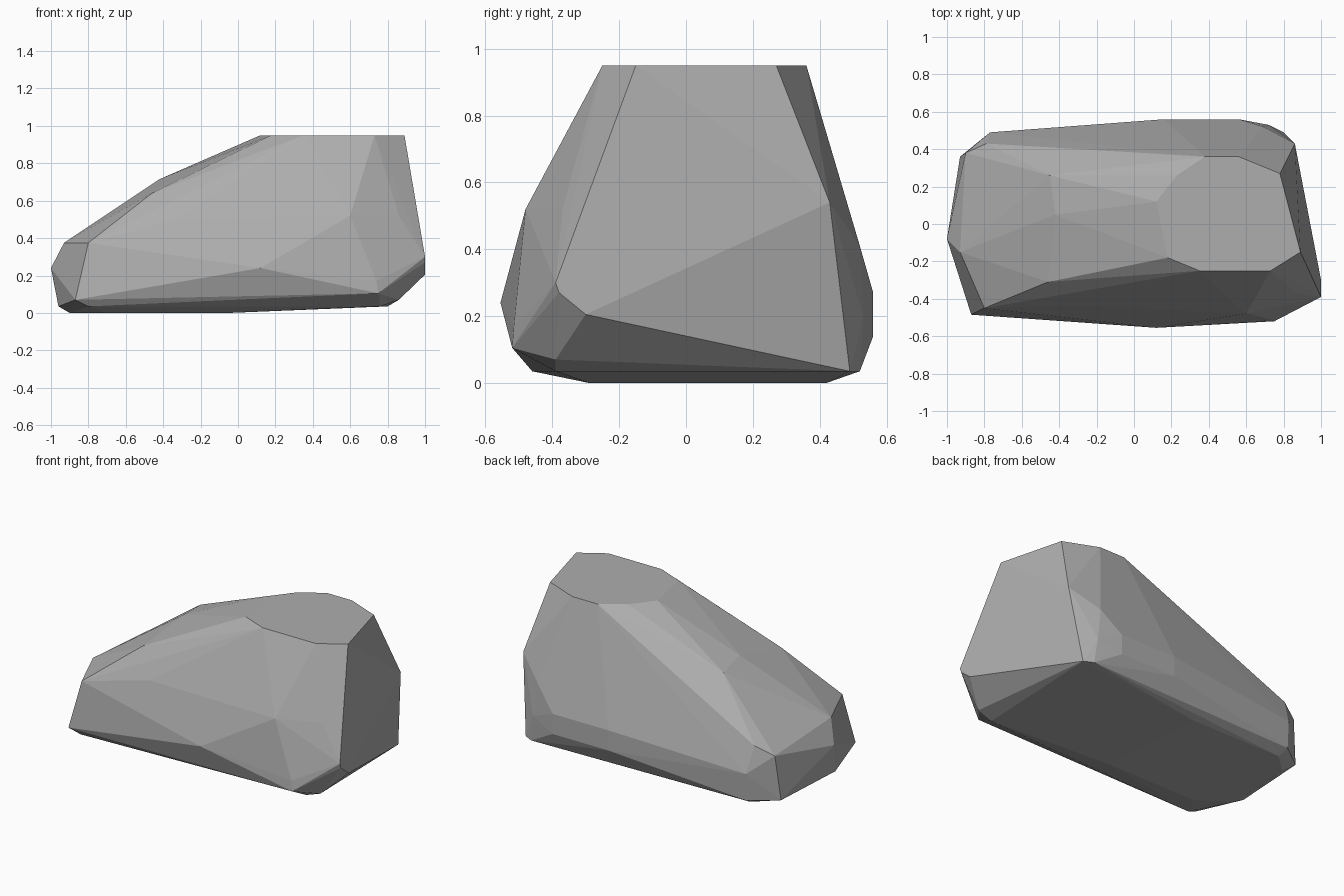
import bpy
import bmesh
import math

cube = bpy.data.objects.get("Cube")
if cube:
    bpy.data.objects.remove(cube, do_unlink=True)


def make_material(name, colour):
    material = bpy.data.materials.new(name)
    material.use_nodes = True
    material.diffuse_color = colour
    material.node_tree.nodes["Principled BSDF"].inputs["Base Color"].default_value = colour
    return material


def make_boulder(name, corner_groups, material):
    """Wrap a convex faceted stone around its corner points."""
    bm = bmesh.new()
    for group in corner_groups:
        for corner in group:
            bm.verts.new(corner)
    hull = bmesh.ops.convex_hull(bm, input=bm.verts)
    unused = set(hull["geom_interior"]) | set(hull["geom_unused"])
    loose = [item for item in unused if isinstance(item, bmesh.types.BMVert)]
    bmesh.ops.delete(bm, geom=loose, context="VERTS")
    # merge nearly coplanar triangles into broad facets
    bmesh.ops.dissolve_limit(bm, angle_limit=math.radians(1), verts=bm.verts, edges=bm.edges)
    bmesh.ops.recalc_face_normals(bm, faces=bm.faces)
    mesh = bpy.data.meshes.new(name)
    bm.to_mesh(mesh)
    bm.free()
    mesh.materials.append(material)
    boulder = bpy.data.objects.new(name, mesh)
    bpy.context.collection.objects.link(boulder)
    return boulder


def level(z, outline):
    """Lift a flat outline to one height."""
    return [(x, y, z) for x, y in outline]


# Flat top
top_plateau = level(0.95, [
    (0.23, 0.26), (0.38, 0.36), (0.56, 0.36), (0.78, 0.27), (0.89, -0.15),
    (0.73, -0.25), (0.35, -0.25), (0.18, -0.18), (0.12, 0.12)])

# Sloping shoulder and its low end
shoulder = [(-0.42, 0.05, 0.715), (-0.45, 0.26, 0.69), (-0.46, -0.31, 0.64)]
low_end = level(0.375, [(-0.93, -0.15), (-0.8, -0.45), (-0.79, 0.43)])
low_end += [(-1, -0.08, 0.24), (-0.9, 0.38, 0.32), (-0.87, -0.485, 0.07)]

# Bulging front
front_face = [
    (-0.33, -0.435, 0.5), (0.6, -0.48, 0.52), (0.86, -0.37, 0.52),
    (0.12, -0.555, 0.24), (0.74, -0.515, 0.17), (0.75, -0.52, 0.105)]

# Steep tall end
tall_end = [
    (0.86, 0.43, 0.54), (1, -0.39, 0.3), (1, -0.38, 0.27),
    (1, -0.3, 0.205), (0.86, -0.39, 0.07)]

# Rounded back
back_face = [(0.69, 0.52, 0.41), (-0.77, 0.49, 0.21), (0.72, 0.53, 0.2)]
for height in (0.27, 0.14):
    back_face += level(height, [(0.16, 0.56), (0.56, 0.56)])

# Bevelled underside
lower_rim = level(0.035, [
    (-0.96, -0.15), (-0.93, 0.36), (-0.77, 0.48), (0.74, 0.52),
    (0.8, 0.49), (0.76, -0.39), (-0.8, -0.46)])
underside = level(0, [(-0.9, -0.15), (-0.88, 0.3), (-0.75, 0.42), (-0.1, 0.42), (-0.05, -0.29), (-0.7, -0.29)])

stone_grey = make_material("stone_grey", (0.42, 0.42, 0.42, 1))
make_boulder(
    "boulder",
    [top_plateau, shoulder, low_end, front_face, tall_end, back_face, lower_rim, underside],
    stone_grey)
